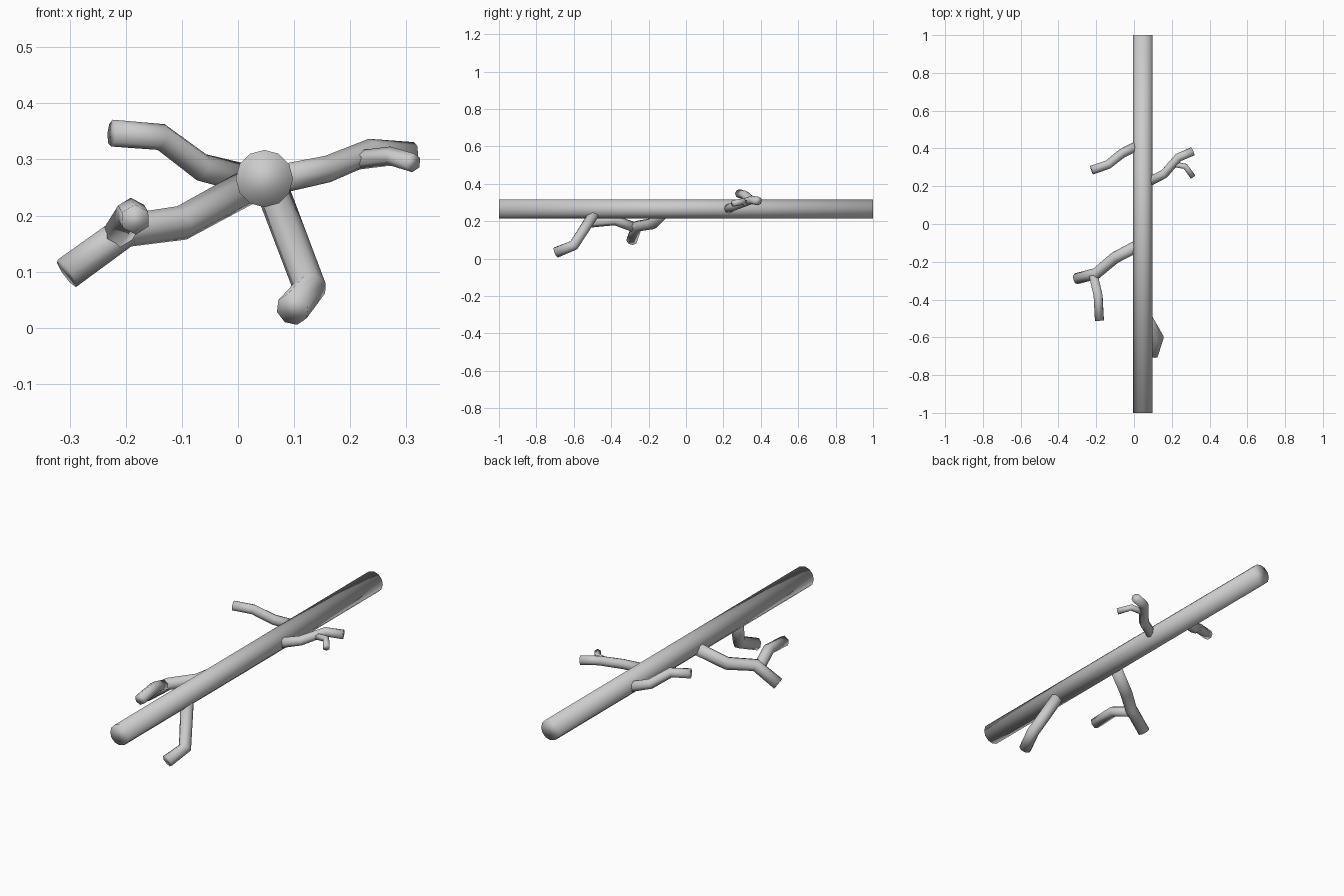
import bpy, bmesh, math
from mathutils import Vector

old = bpy.data.objects.get("Cube")
if old:
    bpy.data.objects.remove(old, do_unlink=True)

grey = bpy.data.materials.new("plain_grey")
grey.use_nodes = True
colour = (0.6, 0.6, 0.6, 1)
grey.diffuse_color = colour
grey.node_tree.nodes["Principled BSDF"].inputs["Base Color"].default_value = colour


def tube(name, points, radii, sides):
    """Sweep a smooth-shaded, capped tube along a path, mitring each bend."""
    pts = [Vector(p) for p in points]
    bm = bmesh.new()
    rings = []
    side = None
    for i, p in enumerate(pts):
        before = (p - pts[i - 1]).normalized() if i else None
        after = (pts[i + 1] - p).normalized() if i < len(pts) - 1 else None
        tangent = ((before or after) + (after or before)).normalized()
        if side is None:
            side = Vector((0, 0, 1))
        side = (side - tangent * side.dot(tangent)).normalized()
        other = tangent.cross(side)
        ring = []
        for k in range(sides):
            a = math.tau * k / sides
            ring.append(bm.verts.new(p + (side * math.cos(a) + other * math.sin(a)) * radii[i]))
        rings.append(ring)
    for r, s in zip(rings, rings[1:]):
        for k in range(sides):
            n = (k + 1) % sides
            bm.faces.new((r[k], r[n], s[n], s[k]))
    bm.faces.new(rings[0][::-1])
    bm.faces.new(rings[-1])
    bmesh.ops.recalc_face_normals(bm, faces=bm.faces)
    for f in bm.faces:
        f.smooth = True
    mesh = bpy.data.meshes.new(name)
    bm.to_mesh(mesh)
    bm.free()
    mesh.materials.append(grey)
    obj = bpy.data.objects.new(name, mesh)
    bpy.context.collection.objects.link(obj)
    return obj


# Straight main stem
tube("stem", [(0.047, -1, 0.266), (0.047, 1, 0.266)], [0.051, 0.051], 12)

# Rear branch on the right-hand side
tube("rear_right_branch",
     [(0.03, 0.42, 0.262), (-0.065, 0.373, 0.286), (-0.137, 0.315, 0.340), (-0.225, 0.285, 0.347)],
     [0.026, 0.025, 0.024, 0.024], 8)

# Rear branch on the left-hand side, with its twig
tube("rear_left_branch",
     [(0.06, 0.215, 0.262), (0.16, 0.265, 0.283), (0.235, 0.352, 0.314), (0.312, 0.385, 0.308)],
     [0.026, 0.024, 0.023, 0.023], 8)
tube("rear_left_twig",
     [(0.205, 0.317, 0.298), (0.272, 0.305, 0.306), (0.312, 0.25, 0.294)],
     [0.017, 0.017, 0.017], 6)

# Front branch on the right-hand side, with its twig
tube("front_right_branch",
     [(0.03, -0.11, 0.258), (-0.10, -0.178, 0.187), (-0.20, -0.262, 0.173), (-0.305, -0.29, 0.097)],
     [0.032, 0.031, 0.030, 0.030], 8)
tube("front_right_twig",
     [(-0.215, -0.27, 0.165), (-0.19, -0.38, 0.205), (-0.183, -0.51, 0.193)],
     [0.027, 0.027, 0.027], 6)

# Downward front branch with a bent tip
tube("front_lower_branch",
     [(0.06, -0.485, 0.25), (0.128, -0.60, 0.071), (0.097, -0.695, 0.033)],
     [0.03, 0.03, 0.03], 8)
